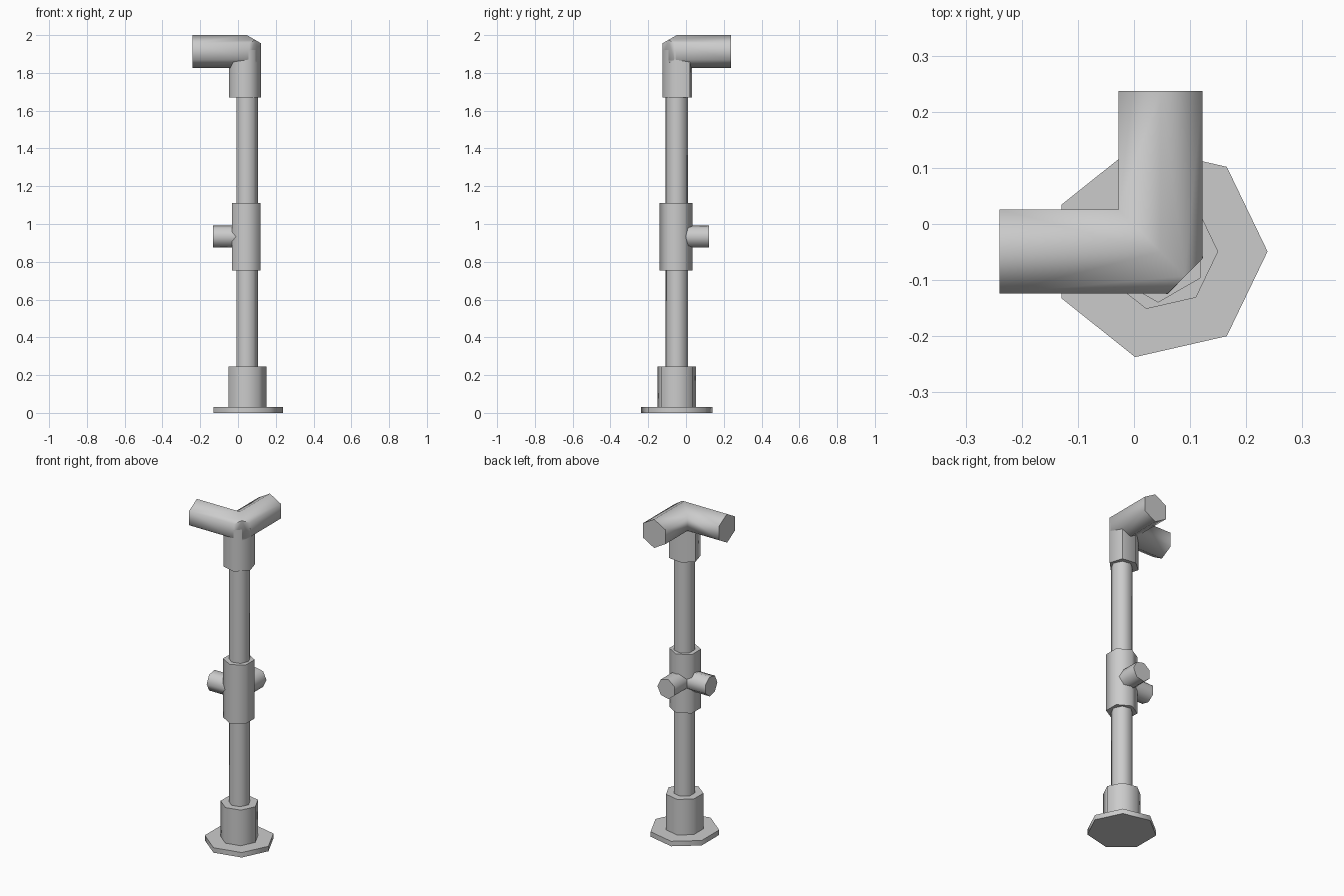
import bpy, bmesh
from math import cos, sin, tau, pi, radians
from mathutils import Vector

if "Cube" in bpy.data.objects:
    bpy.data.objects.remove(bpy.data.objects["Cube"])

CX, CY = 0.045, -0.049   # post axis


def finish(name, bm):
    bmesh.ops.recalc_face_normals(bm, faces=bm.faces)
    me = bpy.data.meshes.new(name)
    bm.to_mesh(me)
    bm.free()
    ob = bpy.data.objects.new(name, me)
    bpy.context.collection.objects.link(ob)
    bpy.ops.object.select_all(action='DESELECT')
    ob.select_set(True)
    bpy.context.view_layer.objects.active = ob
    bpy.ops.object.shade_smooth_by_angle(angle=radians(65))
    return ob


def loft(rings):
    """Capped tube through matching rings of points."""
    bm = bmesh.new()
    loops = [[bm.verts.new(p) for p in ring] for ring in rings]
    n = len(loops[0])
    for a, b in zip(loops, loops[1:]):
        for i in range(n):
            j = (i + 1) % n
            bm.faces.new((a[i], a[j], b[j], b[i]))
    bm.faces.new(loops[0])
    bm.faces.new(loops[-1])
    return bm


def ngon(sides, r, start=0.0):
    return [(r * cos(start + tau * i / sides), r * sin(start + tau * i / sides))
            for i in range(sides)]


def upright(name, profile, z0, z1, cx=CX, cy=CY):
    return finish(name, loft([[(cx + u, cy + v, z) for u, v in profile]
                              for z in (z0, z1)]))


# Seven-sided foot, collar and post
upright("base_flange", ngon(7, 0.193), 0.0, 0.03)
upright("base_collar", ngon(7, 0.105), 0.03, 0.245)
upright("post", ngon(7, 0.06), 0.2, 1.75)

# Six-sided middle sleeve
upright("middle_sleeve", ngon(6, 0.087, pi / 6), 0.755, 1.11, 0.043, -0.053)

# Two short rail stubs at right angles
stub = ngon(7, 0.06)
SZ = 0.933
finish("left_stub", loft([[(x, CY - u, SZ + v) for u, v in stub]
                          for x in (-0.133, CX)]))
finish("back_stub", loft([[(CX + u, y, SZ + v) for u, v in stub]
                          for y in (CY, 0.122)]))

# Socket under the corner fitting
socket = [(0.123, -0.06), (0.06, -0.125), (-0.025, -0.103),
          (-0.048, -0.02), (0.012, 0.031), (0.1, 0.02)]
upright("top_socket", socket, 1.67, 1.92, 0, 0)

# Mitred corner pipe, with its outer corner cut flat
pipe = ngon(6, 0.0865, pi / 2)
EX, EZ = 0.047, 1.9135
bm = loft([[(-0.24, CY + u, EZ + v) for u, v in pipe],
           [(EX - u, CY + u, EZ + v) for u, v in pipe],
           [(EX - u, 0.237, EZ + v) for u, v in pipe]])
cut = bmesh.ops.bisect_plane(bm, geom=bm.verts[:] + bm.edges[:] + bm.faces[:],
                             plane_co=Vector((0.0915, -0.0925, EZ)),
                             plane_no=Vector((1, -1, 0)), clear_outer=True)
bmesh.ops.holes_fill(bm, edges=[e for e in bm.edges if e.is_boundary], sides=0)
finish("corner_pipe", bm)
